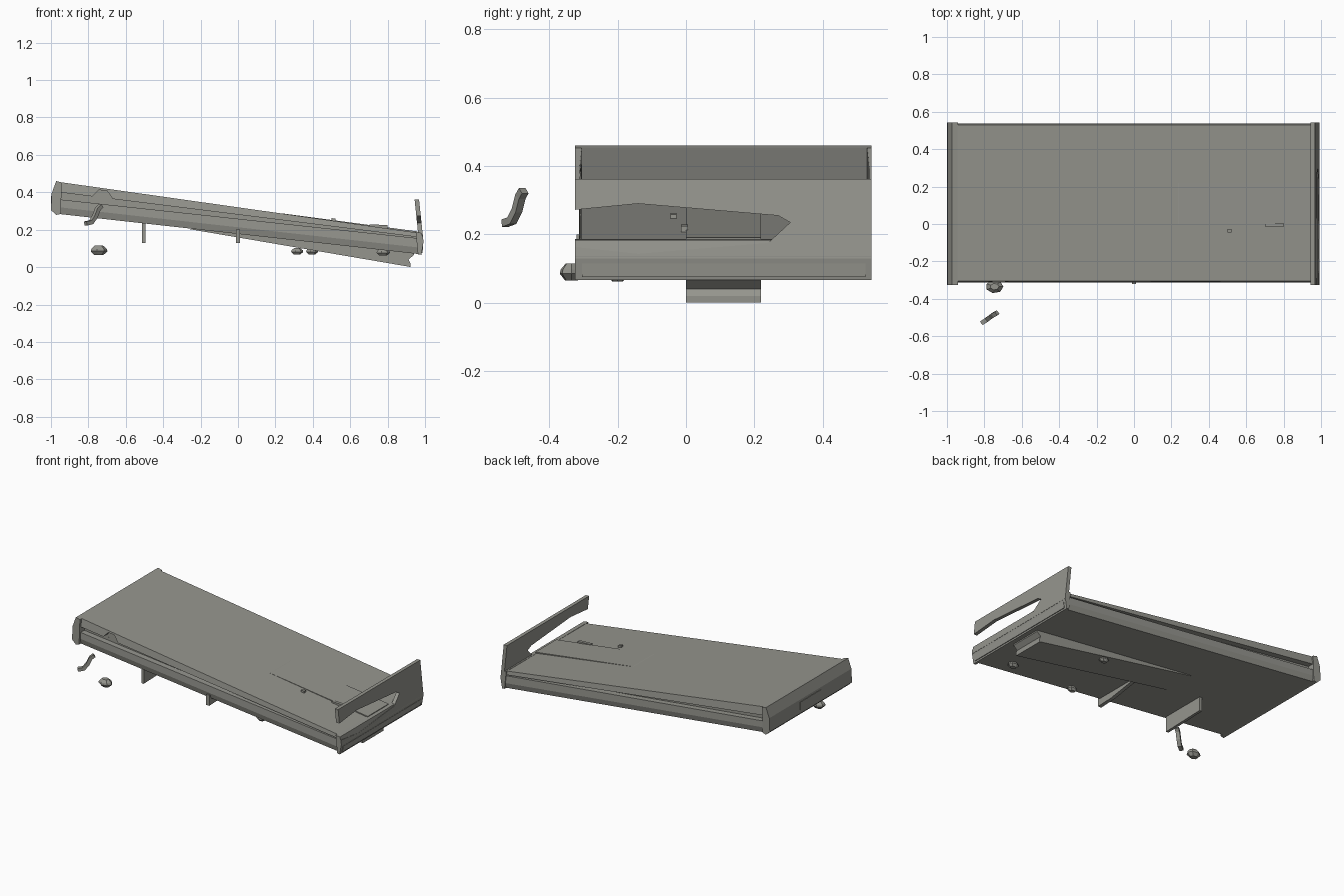
import bpy, bmesh, math
from mathutils import Vector

if "Cube" in bpy.data.objects:
    bpy.data.objects.remove(bpy.data.objects["Cube"])

grey = bpy.data.materials.new("warm_grey")
grey.diffuse_color = (0.30, 0.30, 0.27, 1)
grey.use_nodes = True
grey.node_tree.nodes["Principled BSDF"].inputs["Base Color"].default_value = grey.diffuse_color
YC = 0.1125  # centre of the slab in y


def finish(name, bm):
    bmesh.ops.remove_doubles(bm, verts=bm.verts, dist=1e-5)
    bmesh.ops.recalc_face_normals(bm, faces=bm.faces)
    me = bpy.data.meshes.new(name)
    bm.to_mesh(me)
    bm.free()
    me.materials.append(grey)
    ob = bpy.data.objects.new(name, me)
    bpy.context.collection.objects.link(ob)
    return ob


def loft(name, rings):
    """Join rings of equal length and close both ends."""
    bm = bmesh.new()
    vs = [[bm.verts.new(p) for p in r] for r in rings]
    n = len(vs[0])
    for a, b in zip(vs, vs[1:]):
        for i in range(n):
            j = (i + 1) % n
            bm.faces.new((a[i], a[j], b[j], b[i]))
    bm.faces.new(vs[0])
    bm.faces.new(vs[-1])
    return finish(name, bm)


def prism_y(name, pts, y0, y1):
    return loft(name, [[(x, y, z) for x, z in pts] for y in (y0, y1)])


def top_z(x):
    return 0.455 - 0.1414 * (x + 0.95)


# main slab: grooved cross-section, thinner toward the low end
half = [0.418, 0.424, 0.385, 0.385, 0.424, 0.426, 0.416]


def section(x, zs):
    front = [(x, YC - h, z) for h, z in zip(half, zs)]
    back = [(x, YC + h, z) for h, z in zip(half, zs)]
    return front + back[::-1]


slab = loft("slab", [
    section(-0.955, [0.455, 0.400, 0.400, 0.362, 0.362, 0.320, 0.284]),
    section(0.965, [0.183, 0.160, 0.160, 0.154, 0.154, 0.105, 0.070])])

# small notch in the front groove
cut = prism_y("notch_cutter", [(-0.79, 0.365), (-0.745, 0.412),
                               (-0.70, 0.408), (-0.66, 0.35)], -0.36, -0.272)
mod = slab.modifiers.new("notch", 'BOOLEAN')
mod.operation = 'DIFFERENCE'
mod.solver = 'EXACT'
mod.object = cut
bpy.context.view_layer.objects.active = slab
bpy.ops.object.modifier_apply(modifier="notch")
bpy.data.objects.remove(cut)

# end caps
prism_y("high_end_cap", [(-0.972, 0.46), (-0.942, 0.453), (-0.948, 0.284),
                         (-0.972, 0.279), (-1.0, 0.305), (-0.996, 0.395)],
        -0.325, 0.543)
prism_y("low_end_cap", [(0.95, 0.187), (0.982, 0.183), (0.992, 0.135),
                        (0.98, 0.066), (0.962, 0.068)], -0.325, 0.543)


def plate_x(name, pts, x0, x1, lean=0.0):
    """Flat plate across x, drawn in y and z, leaning with height."""
    return loft(name, [[(x + lean * z, y, z) for y, z in pts] for x in (x0, x1)])


# inset panels on the two caps
plate_x("low_end_panel", [(-0.305, 0.076), (0.525, 0.076), (0.525, 0.115),
                          (-0.305, 0.115)], 0.97, 0.979, 0.1)
plate_x("high_end_panel", [(0, 0.315), (0.22, 0.315), (0.22, 0.38),
                           (0, 0.38)], -1.0, -0.99)

# upright end fin with a long slot open to the front
plate_x("end_fin", [(-0.325, 0.362), (0.543, 0.362), (0.543, 0.13),
                    (-0.325, 0.13), (-0.325, 0.163), (-0.14, 0.143),
                    (0.24, 0.175), (0.305, 0.235), (0.27, 0.255),
                    (-0.14, 0.290), (-0.325, 0.272)], 0.982, 1.006, -0.105)

# wedge-shaped duct running through the slab and below it
prism_y("wedge_duct", [(-0.26, 0.203), (0.91, 0.003), (0.921, 0.0),
                       (0.922, 0.02), (0.912, 0.04), (0.94, 0.065),
                       (0.96, top_z(0.96) + 0.006), (0.24, top_z(0.24))],
        0.0, 0.22)

# cross fins under the slab
plate_x("rear_fin", [(-0.29, 0.13), (0.02, 0.14), (0.02, 0.235),
                     (-0.29, 0.235)], -0.512, -0.494)
plate_x("middle_fin", [(-0.32, 0.13), (-0.2, 0.135), (0.02, 0.17),
                       (0.02, 0.2), (-0.32, 0.2)], -0.012, 0.012)

# small nubs on the top face
for i, (x, y, s) in enumerate([(0.51, -0.035, 0.011), (0.75, -0.003, 0.012)]):
    z = top_z(x)
    k = 1 if i == 0 else 4
    prism_y(f"top_nub_{i + 1}", [(x - s * k, z - 0.01), (x + s * k, z - 0.015),
                                 (x + s * k, z + 0.01), (x - s * k, z + 0.014)],
            y - s, y + s * 0.7)

# faceted pebbles
for i, (x, y, z, r, h) in enumerate([(-0.745, -0.335, 0.09, 0.047, 0.025),
                                     (0.315, -0.2, 0.085, 0.034, 0.017),
                                     (0.395, 0.19, 0.085, 0.034, 0.017),
                                     (0.775, -0.2, 0.08, 0.038, 0.018)]):
    rings = []
    for f, dz in ((0.55, -1), (1, -0.2), (0.92, 0.3), (0.5, 1)):
        rings.append([(x + r * f * math.cos(a * math.tau / 7),
                       y + 0.75 * r * f * math.sin(a * math.tau / 7),
                       z + h * dz) for a in range(7)])
    loft(f"pebble_{i + 1}", rings)

# loose bent rod beside the slab
path = [(-0.815, -0.53, 0.233), (-0.785, -0.51, 0.24), (-0.765, -0.495, 0.27),
        (-0.75, -0.485, 0.31), (-0.732, -0.475, 0.328)]
along = Vector((0.8, 0.6, 0))
side = Vector((-0.6, 0.8, 0))
rings = []
for i, p in enumerate(path):
    p = Vector(p)
    t = (Vector(path[min(i + 1, 4)]) - Vector(path[max(i - 1, 0)])).normalized()
    n = t.cross(side).normalized()
    rings.append([p + side * a * 0.012 + n * b * 0.011
                  for a, b in ((-1, -1), (1, -1), (1, 1), (-1, 1))])
loft("bent_rod", rings)
